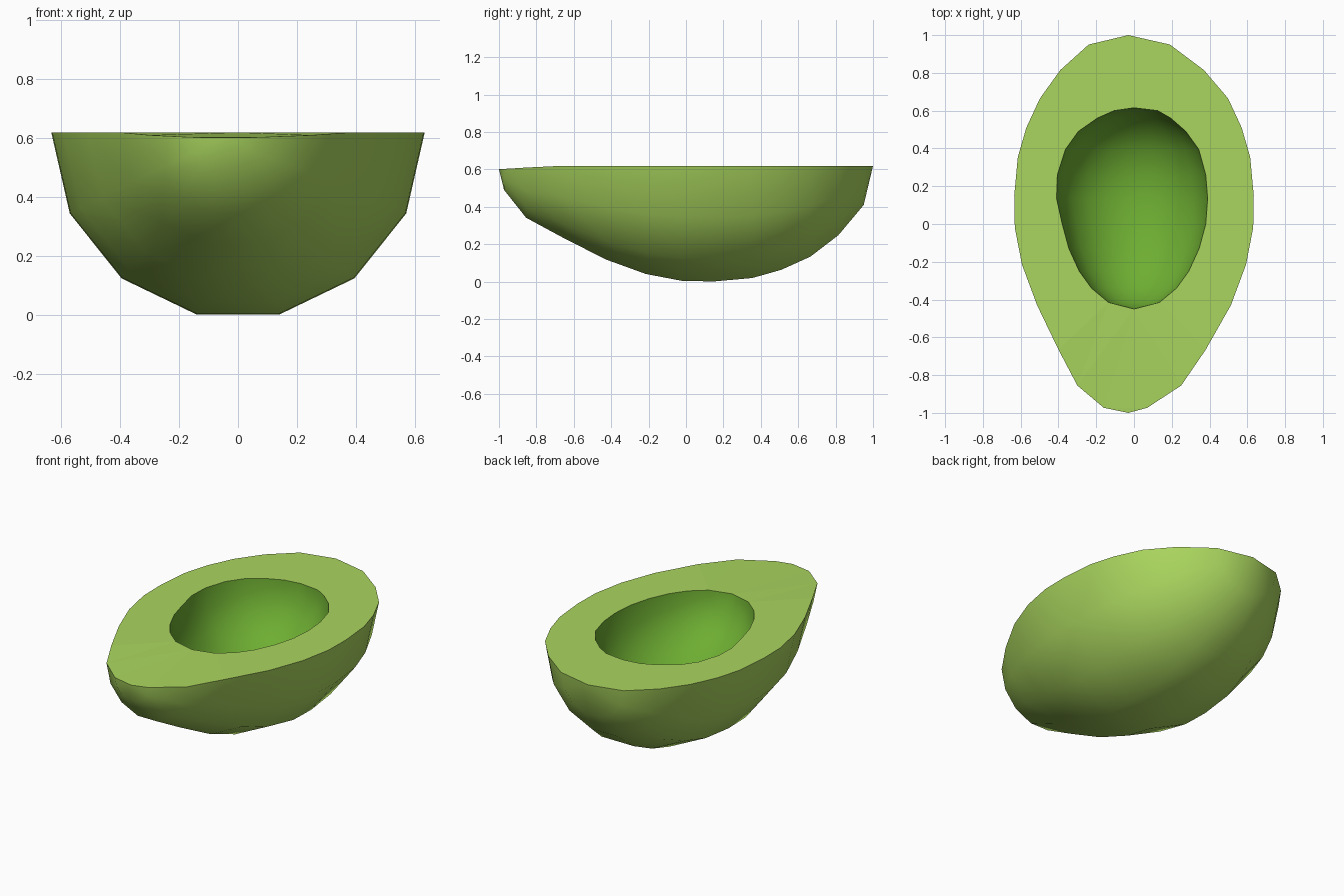
import bpy, bmesh, math
from mathutils import Vector

if "Cube" in bpy.data.objects:
    bpy.data.objects.remove(bpy.data.objects["Cube"])

RIM_Z = 0.619  # height of the cut face


def material(name, rgb):
    m = bpy.data.materials.new(name)
    m.diffuse_color = (*rgb, 1)
    m.use_nodes = True
    m.node_tree.nodes["Principled BSDF"].inputs["Base Color"].default_value = m.diffuse_color
    return m


light_green = material("light green", (0.40, 0.665, 0.112))
deep_green = material("deep green", (0.156, 0.425, 0.032))

# Stations along the fruit: (y, radius, centre x)
OUTER = [(-1.0, 0, -.03), (-.973, .115, -.045), (-.855, .275, -.025),
         (-.665, .39, -.01), (-.43, .513, 0), (-.215, .593, 0),
         (-.02, .631, 0), (.15, .634, 0), (.355, .615, 0), (.51, .57, 0),
         (.665, .498, 0), (.815, .38, -.01), (.95, .215, -.025), (1.0, 0, -.03)]
# Listed back to front so that the faces look up into the hollow
HOLLOW = [(.615, 0, 0), (.6, .115, .01), (.56, .195, 0), (.49, .285, -.01),
          (.395, .353, -.01), (.26, .393, -.013), (.135, .4, -.01), (0, .38, 0),
          (-.13, .345, 0), (-.25, .29, 0), (-.34, .225, 0), (-.415, .135, 0),
          (-.45, 0, 0)]


def ring_point(station, a):
    y, r, xc = station
    dip = 0.018 * max(0, (-y - .7) / .3)  # the narrow tip sags slightly
    return Vector((xc + r * math.cos(a), y, RIM_Z - dip - r * math.sin(a)))


def finish(bm, name, mat, smooth):
    me = bpy.data.meshes.new(name)
    for f in bm.faces:
        f.smooth = smooth
    bm.to_mesh(me)
    bm.free()
    me.materials.append(mat)
    ob = bpy.data.objects.new(name, me)
    bpy.context.collection.objects.link(ob)


def half_lathe(name, stations, sides, mat):
    """Lower half of a shape turned about the long axis."""
    bm = bmesh.new()
    rings = [[bm.verts.new(ring_point(s, math.pi * k / sides))
              for k in range(sides + 1)] for s in stations]
    for p, q in zip(rings, rings[1:]):
        for k in range(sides):
            bm.faces.new((p[k], p[k + 1], q[k + 1], q[k]))
    bmesh.ops.remove_doubles(bm, verts=bm.verts, dist=1e-5)
    finish(bm, name, mat, True)


def rim_edges(bm, stations):
    pts = [ring_point(s, 0) for s in stations]
    pts += [ring_point(s, math.pi) for s in stations[-2:0:-1]]
    vs = [bm.verts.new(p) for p in pts]
    return [bm.edges.new((vs[i - 1], vs[i])) for i in range(len(vs))]


# Skin and hollow left by the stone
half_lathe("skin", OUTER, 7, light_green)
half_lathe("stone_hollow", HOLLOW, 10, deep_green)

# Flat cut face between the two rims
bm = bmesh.new()
edges = rim_edges(bm, OUTER) + rim_edges(bm, HOLLOW)
bmesh.ops.triangle_fill(bm, edges=edges, use_beauty=True, normal=(0, 0, 1))
for f in bm.faces:
    f.normal_update()
    if f.normal.z < 0:
        f.normal_flip()
finish(bm, "cut_face", light_green, False)
